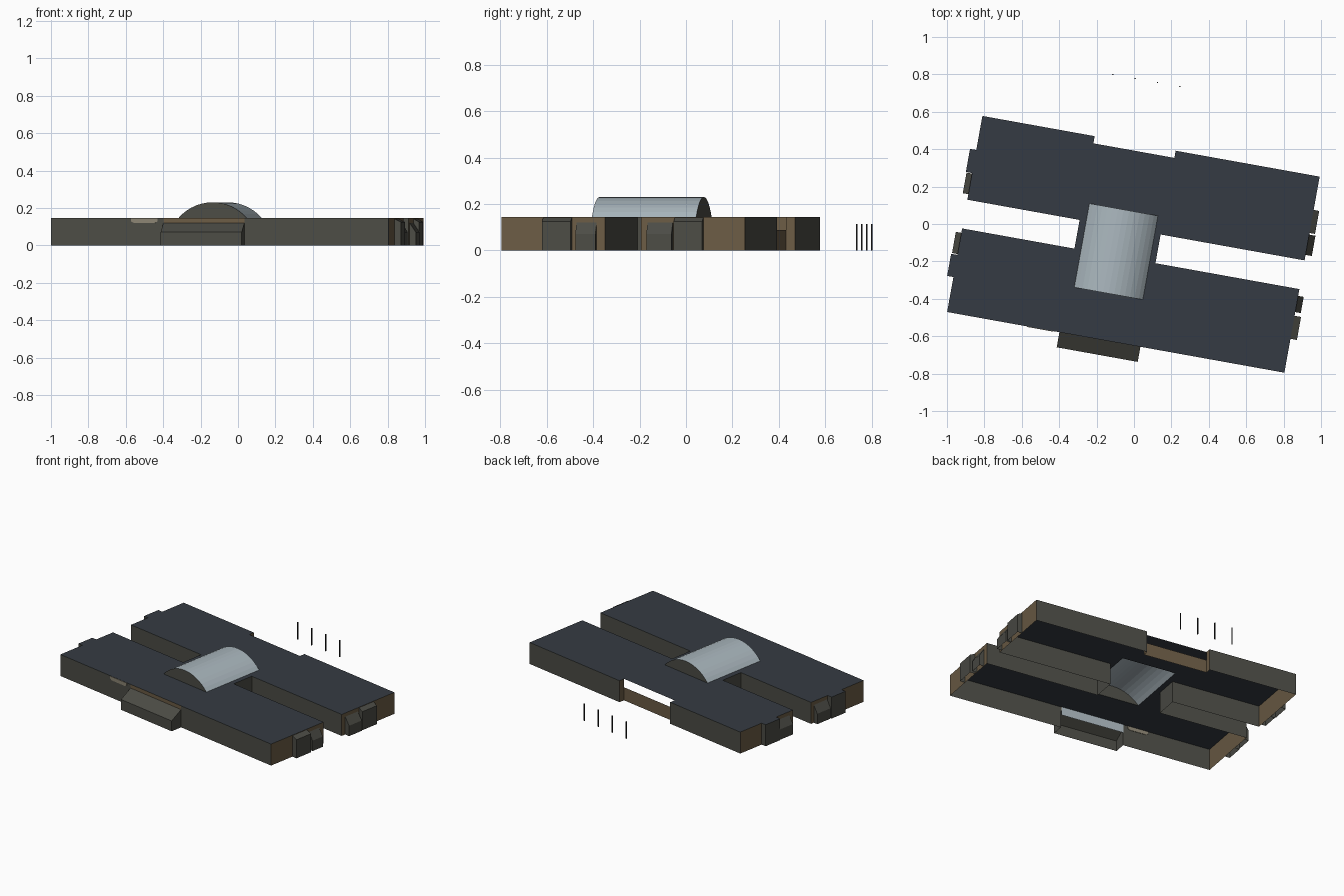
import bpy, bmesh, math

if "Cube" in bpy.data.objects:
    bpy.data.objects.remove(bpy.data.objects["Cube"])

ANGLE = math.radians(-10.2)   # the whole building is turned on its plot
H = 0.145                     # roof height


def material(name, rgb):
    m = bpy.data.materials.new(name)
    m.diffuse_color = (*rgb, 1)
    m.use_nodes = True
    m.node_tree.nodes["Principled BSDF"].inputs["Base Color"].default_value = m.diffuse_color
    return m


ROOF = material("roof slate", (0.036, 0.044, 0.056))
WALL = material("wall grey", (0.072, 0.072, 0.060))
BROWN = material("brown panel", (0.15, 0.108, 0.06))
GLASS = material("pale glass", (0.40, 0.47, 0.51))
TAN = material("tan sign", (0.26, 0.23, 0.17))
BLACK = material("post black", (0.012, 0.012, 0.012))


def build(name, faces, mats):
    """faces: list of (points, material index) in the building's own axes"""
    bm = bmesh.new()
    for pts, mi in faces:
        f = bm.faces.new([bm.verts.new(p) for p in pts])
        f.material_index = mi
    bmesh.ops.remove_doubles(bm, verts=bm.verts, dist=1e-5)
    me = bpy.data.meshes.new(name)
    bm.to_mesh(me)
    bm.free()
    for m in mats:
        me.materials.append(m)
    ob = bpy.data.objects.new(name, me)
    ob.rotation_euler[2] = ANGLE
    bpy.context.collection.objects.link(ob)
    return ob


def wall(a, b, z0, z1, mi=0):
    return ([(*a, z0), (*b, z0), (*b, z1), (*a, z1)], mi)


def box(x0, x1, y0, y1, z0, z1, mi=0):
    c = [(x0, y0), (x1, y0), (x1, y1), (x0, y1)]
    sides = [wall(c[i], c[(i + 1) % 4], z0, z1, mi) for i in range(4)]
    return sides + [([(*p, z1) for p in c], mi), ([(*p, z0) for p in c[::-1]], mi)]


# Roof: two long wings and a link, with a notch at the back and a skylight hole
us = [-0.90, -0.29, -0.254, 0.118, 0.15, 0.932]
vs = [-0.64, -0.39, -0.186, -0.03, 0.066, 0.386, 0.425]
cells = []
for u0, u1 in zip(us, us[1:]):
    for v0, v1 in zip(vs, vs[1:]):
        u, v = (u0 + u1) / 2, (v0 + v1) / 2
        middle = -0.29 < u < 0.15
        gap = -0.186 < v < -0.03 and not middle
        hole = -0.254 < u < 0.118 and -0.39 < v < 0.066
        notch = v > 0.386 and middle
        if not (gap or hole or notch):
            cells.append(([(u0, v0, H), (u1, v0, H), (u1, v1, H), (u0, v1, H)], 0))
build("roof", cells, [ROOF])

# Outer walls, counter-clockwise; brown on the wing ends and in the back notch
outline = [
    (0.15, -0.64, 0), (0.932, -0.64, 1), (0.932, -0.186, 0), (0.15, -0.186, 0),
    (0.15, -0.03, 0), (0.932, -0.03, 1), (0.932, 0.425, 0), (0.15, 0.425, 1),
    (0.15, 0.386, 2), (-0.29, 0.386, 1), (-0.29, 0.425, 0), (-0.90, 0.425, 1),
    (-0.90, -0.03, 0), (-0.29, -0.03, 0), (-0.29, -0.186, 0), (-0.90, -0.186, 1),
    (-0.90, -0.64, 0), (-0.29, -0.64, 3)]
walls = []
for (ax, ay, kind), (bx, by, _) in zip(outline, outline[1:] + outline[:1]):
    if kind == 2:      # low panel with an opening above
        walls.append(wall((ax, ay), (bx, by), 0, 0.088, 1))
    elif kind == 3:    # strip over the front entrance
        walls.append(wall((ax, ay), (bx, by), 0.12, H, 1))
    else:
        walls.append(wall((ax, ay), (bx, by), 0, H, kind))
build("walls", walls, [WALL, BROWN])
build("entrance_glass", [wall((0.149, -0.634), (-0.289, -0.634), 0.085, H - 0.002)], [GLASS])

# Barrel skylight: arc across the link with closed ends
cu, half, rise, n = -0.068, 0.186, 0.085, 14
R = (half ** 2 + rise ** 2) / (2 * rise)
a0 = math.asin(half / R)
arc = []
for i in range(n + 1):
    t = -a0 + 2 * a0 * i / n
    arc.append((cu + R * math.sin(t), H + rise - R + R * math.cos(t)))
v0, v1 = -0.39, 0.066
faces = [([(p[0], v0, p[1]), (q[0], v0, q[1]), (q[0], v1, q[1]), (p[0], v1, p[1])], 0)
         for p, q in zip(arc, arc[1:])]
faces.append(([(x, v0, z) for x, z in arc[::-1]], 1))
faces.append(([(x, v1, z) for x, z in arc], 1))
build("barrel_skylight", faces, [GLASS, WALL])


def porch(name, origin, along, out, length, depth, z_back, z_front, mats, top=0):
    """Open-bottomed porch with a sloping top; along and out are unit vectors."""
    def P(s, d, z):
        return (origin[0] + along[0] * s + out[0] * d,
                origin[1] + along[1] * s + out[1] * d, z)
    L, D = length, depth
    faces = [
        ([P(0, D, 0), P(L, D, 0), P(L, D, z_front), P(0, D, z_front)], 0),
        ([P(0, D, z_front), P(L, D, z_front), P(L, 0, z_back), P(0, 0, z_back)], top),
        ([P(0, 0, 0), P(0, D, 0), P(0, D, z_front), P(0, 0, z_back)], 0),
        ([P(L, D, 0), P(L, 0, 0), P(L, 0, z_back), P(L, D, z_front)], 0)]
    ob = build(name, faces, mats)
    return ob


# Front entrance canopy
porch("front_canopy", (-0.29, -0.64), (1, 0), (0, -1), 0.44, 0.082, 0.12, 0.07, [WALL])

# End porches: a tall and a sloped one on each wing end
E, W, UP, DOWN = (1, 0), (-1, 0), (0, 1), (0, -1)
porch("east_porch_north_tall", (0.932, 0.119), UP, E, 0.125, 0.03, 0.142, 0.125, [WALL])
porch("east_porch_north_low", (0.932, 0.0), UP, E, 0.11, 0.034, 0.12, 0.07, [WALL])
porch("east_porch_south_tall", (0.932, -0.456), UP, E, 0.125, 0.035, 0.142, 0.125, [WALL])
porch("east_porch_south_low", (0.932, -0.311), UP, E, 0.088, 0.03, 0.12, 0.07, [WALL])
porch("west_porch_north_tall", (-0.90, 0.24), DOWN, W, 0.125, 0.034, H, H, [WALL, ROOF], 1)
porch("west_porch_north_low", (-0.90, 0.112), DOWN, W, 0.112, 0.03, 0.12, 0.07, [WALL])
porch("west_porch_south_tall", (-0.90, -0.33), DOWN, W, 0.12, 0.034, H, H, [WALL, ROOF], 1)
porch("west_porch_south_low", (-0.90, -0.21), DOWN, W, 0.115, 0.03, 0.12, 0.07, [WALL])

# Blank sign plate let into the front wall, with cut lower corners
shape = [(-0.465, 0.128), (-0.45, 0.119), (-0.337, 0.119), (-0.322, 0.128),
         (-0.322, 0.144), (-0.465, 0.144)]
plate = [([(x, -0.643, z) for x, z in shape], 0),
         ([(x, -0.637, z) for x, z in shape[::-1]], 0)]
for (ax, az), (bx, bz) in zip(shape, shape[1:] + shape[:1]):
    plate.append(([(bx, -0.643, bz), (ax, -0.643, az), (ax, -0.637, az), (bx, -0.637, bz)], 0))
build("sign_plate", plate, [TAN])

# Row of slim posts behind the building
for i in range(4):
    u = -0.253 + 0.1213 * i
    build(f"post_{i + 1}", box(u - 0.003, u + 0.003, 0.764, 0.77, 0, 0.115), [BLACK])
